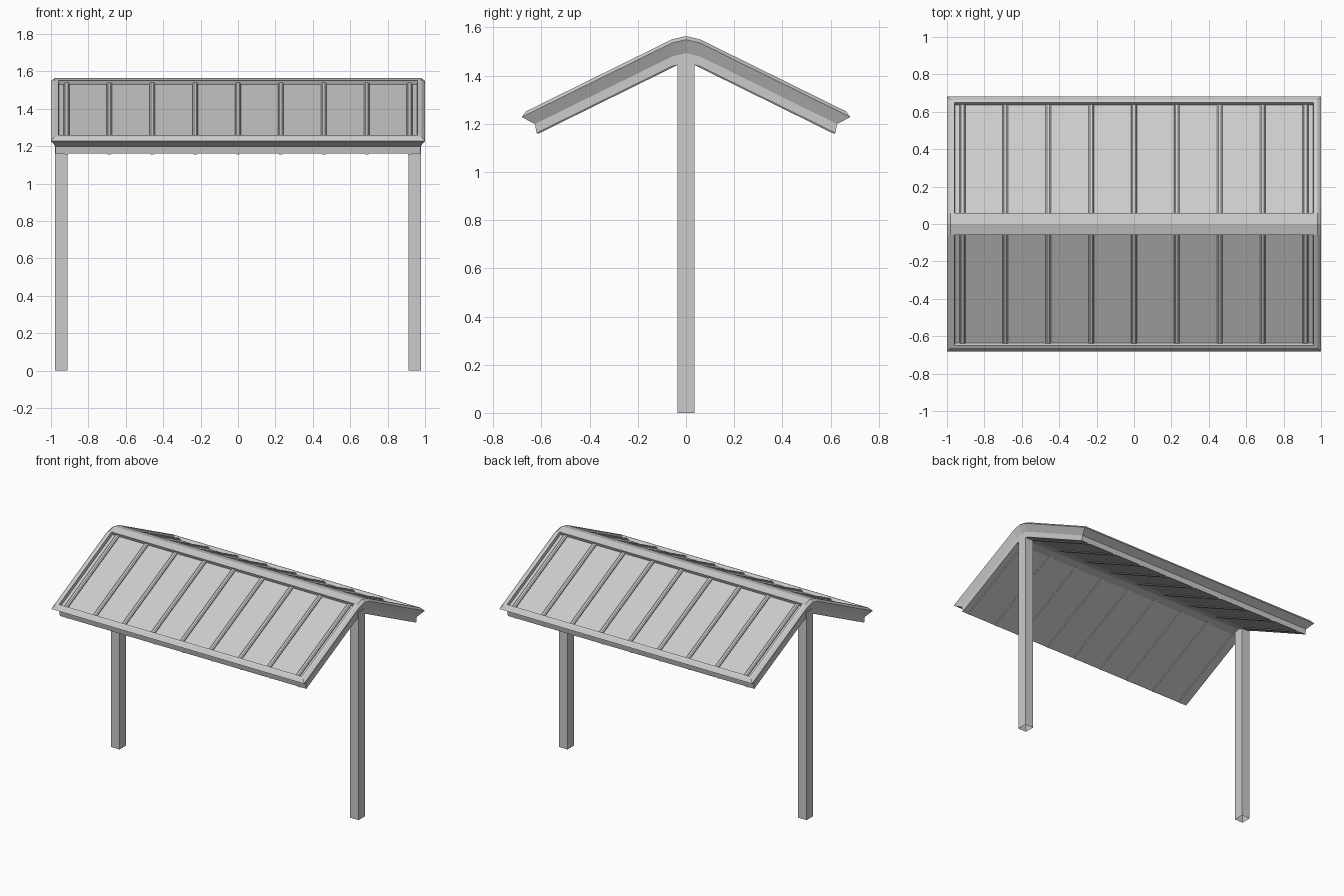
import bpy, bmesh, math
from mathutils import Vector

if "Cube" in bpy.data.objects:
    bpy.data.objects.remove(bpy.data.objects["Cube"])

SLOPE = 0.493   # roof pitch
RIDGE = 0.058   # half width of the ridge cap


def height(c, y):
    # roof plane at level c, flattened at the ridge
    return c - 0.015 if y == 0 else c - SLOPE * abs(y)


def finish(bm, name):
    bmesh.ops.recalc_face_normals(bm, faces=bm.faces)
    me = bpy.data.meshes.new(name)
    bm.to_mesh(me)
    bm.free()
    ob = bpy.data.objects.new(name, me)
    bpy.context.collection.objects.link(ob)
    return ob


def roof():
    bm = bmesh.new()

    def v(x, y, c):
        return bm.verts.new((x, y, height(c, y)))

    # outer moulding levels: half length, eave y, plane level
    levels = [(0.975, 0.62, 1.467), (0.975, 0.627, 1.508),
              (1.0, 0.682, 1.564), (0.98, 0.664, 1.579)]
    loops = []
    for hx, ye, c in levels:
        ys = [-ye, -RIDGE, 0, RIDGE, ye]
        loops.append([v(hx, y, c) for y in ys] + [v(-hx, y, c) for y in ys[::-1]])
    for a, b in zip(loops, loops[1:]):
        for i in range(10):
            j = (i + 1) % 10
            bm.faces.new((a[i], a[j], b[j], b[i]))
    # underside
    lo = loops[0]
    for i in range(4):
        bm.faces.new((lo[i], lo[i + 1], lo[8 - i], lo[9 - i]))
    # top rim, ridge cap and sunken panel on each slope
    t = loops[-1]
    for s, (A, C, D, B) in ((-1, (t[0], t[1], t[8], t[9])), (1, (t[4], t[3], t[6], t[5]))):
        a, c = v(0.96, s * 0.65, 1.579), v(0.96, s * RIDGE, 1.579)
        b, d = v(-0.96, s * 0.65, 1.579), v(-0.96, s * RIDGE, 1.579)
        for f in ((A, C, c, a), (B, b, d, D), (A, a, b, B), (C, t[2], t[7], D, d, c)):
            bm.faces.new(f)
        top = [a, c, d, b]
        low = [v(0.957, s * 0.636, 1.554), v(0.957, s * 0.05, 1.554),
               v(-0.957, s * 0.05, 1.554), v(-0.957, s * 0.636, 1.554)]
        for i in range(4):
            j = (i + 1) % 4
            bm.faces.new((top[i], top[j], low[j], low[i]))
        bm.faces.new(low)
    return finish(bm, "roof")


def battens(name, profile, c, y0, y1):
    # ribs running from ridge to eave; profile = (x, height) pairs
    bm = bmesh.new()
    for s in (-1, 1):
        for k in range(-4, 5):
            ends = [[bm.verts.new((k * 0.2292 + px, s * y, c - SLOPE * y + pz))
                     for px, pz in profile] for y in (y0, y1)]
            n = len(profile)
            for i in range(n):
                j = (i + 1) % n
                bm.faces.new((ends[0][i], ends[0][j], ends[1][j], ends[1][i]))
            bm.faces.new(ends[0])
            bm.faces.new(ends[1])
    return finish(bm, name)


def post(name, x):
    # hollow square post, open at the foot
    bm = bmesh.new()
    bmesh.ops.create_cube(bm, size=1)
    for p in bm.verts:
        p.co = Vector((x + p.co.x * 0.066, p.co.y * 0.072, (p.co.z + 0.5) * 1.485))
    bottom = [f for f in bm.faces if f.calc_center_median().z < 0.01]
    bmesh.ops.delete(bm, geom=bottom, context='FACES_ONLY')
    return finish(bm, name)


roof()
battens("top_battens", [(-0.016, -0.004), (-0.014, 0.007), (-0.007, 0.013),
                        (0.007, 0.013), (0.014, 0.007), (0.016, -0.004)], 1.554, 0.053, 0.64)
battens("under_battens", [(-0.014, 0.002), (-0.009, -0.006),
                          (0.009, -0.006), (0.014, 0.002)], 1.467, 0.036, 0.617)
post("left_post", -0.945)
post("right_post", 0.945)
